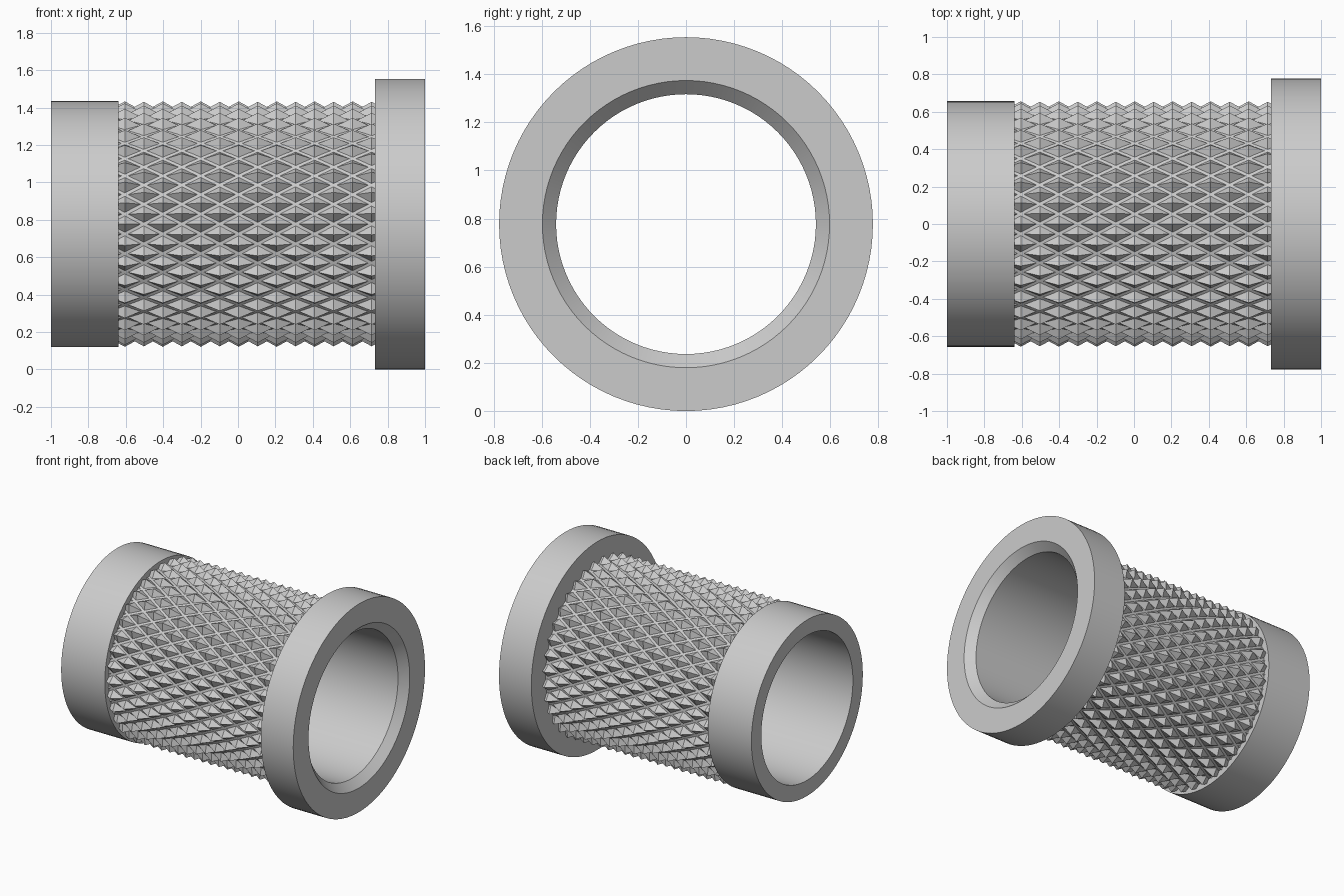
import bpy, bmesh, math
from mathutils import Vector

cube = bpy.data.objects.get("Cube")
if cube:
    bpy.data.objects.remove(cube)

AXIS_Z = 0.777
ROWS = 36            # diamonds around one ring
PITCH = 0.203        # diamond spacing along the axis
BASE_R, TIP_R = 0.61, 0.656
START, END = -0.64, 0.733

metal = bpy.data.materials.new("plain grey metal")
metal.use_nodes = True
grey = (0.6, 0.6, 0.6, 1)
metal.diffuse_color = grey
metal.node_tree.nodes["Principled BSDF"].inputs["Base Color"].default_value = grey


def polar(x, radius, angle):
    return Vector((x, radius * math.sin(angle), AXIS_Z + radius * math.cos(angle)))


def finish(bm, name):
    bmesh.ops.recalc_face_normals(bm, faces=bm.faces)
    mesh = bpy.data.meshes.new(name)
    bm.to_mesh(mesh)
    bm.free()
    mesh.materials.append(metal)
    obj = bpy.data.objects.new(name, mesh)
    bpy.context.scene.collection.objects.link(obj)
    return obj


# Turned body: collar, knurl core, flange and chamfered bore
def turned(name, profile, segments=96):
    bm = bmesh.new()
    rings = [[bm.verts.new(polar(x, r, math.tau * s / segments)) for s in range(segments)]
             for x, r in profile]
    for a, b in zip(rings, rings[1:] + rings[:1]):
        for s in range(segments):
            t = (s + 1) % segments
            bm.faces.new((a[s], a[t], b[t], b[s]))
    obj = finish(bm, name)
    bpy.context.view_layer.objects.active = obj
    obj.select_set(True)
    bpy.ops.object.shade_smooth_by_angle(angle=math.radians(25))
    obj.select_set(False)


turned("sleeve_body", [(-1, 0.54), (-1, 0.657), (START, 0.657), (START, BASE_R),
                       (END, BASE_R), (END, AXIS_Z), (1, AXIS_Z), (1, 0.597), (0.943, 0.54)])

# Knurling: staggered four-sided pyramids with flat grooves between them
bm = bmesh.new()
step = math.tau / ROWS
half_x, half_a = PITCH * 0.43, step * 0.43
for k in range(2 * ROWS):
    angle = k * step / 2
    x = START + 0.035 + (k % 2) * PITCH / 2 - PITCH
    while x < END + half_x:
        tip = bm.verts.new(polar(x, TIP_R, angle))
        base = [bm.verts.new(polar(x + dx * half_x, BASE_R - 0.002, angle + da * half_a))
                for dx, da in ((1, 0), (0, 1), (-1, 0), (0, -1))]
        for i in range(4):
            bm.faces.new((base[i], base[(i + 1) % 4], tip))
        x += PITCH
# Trim the pattern where it meets the collar and the flange
for x, side in ((START, -1), (END, 1)):
    bmesh.ops.bisect_plane(bm, geom=bm.verts[:] + bm.edges[:] + bm.faces[:], dist=1e-6,
                           plane_co=(x, 0, 0), plane_no=(side, 0, 0), clear_outer=True)
finish(bm, "knurled_grip")
